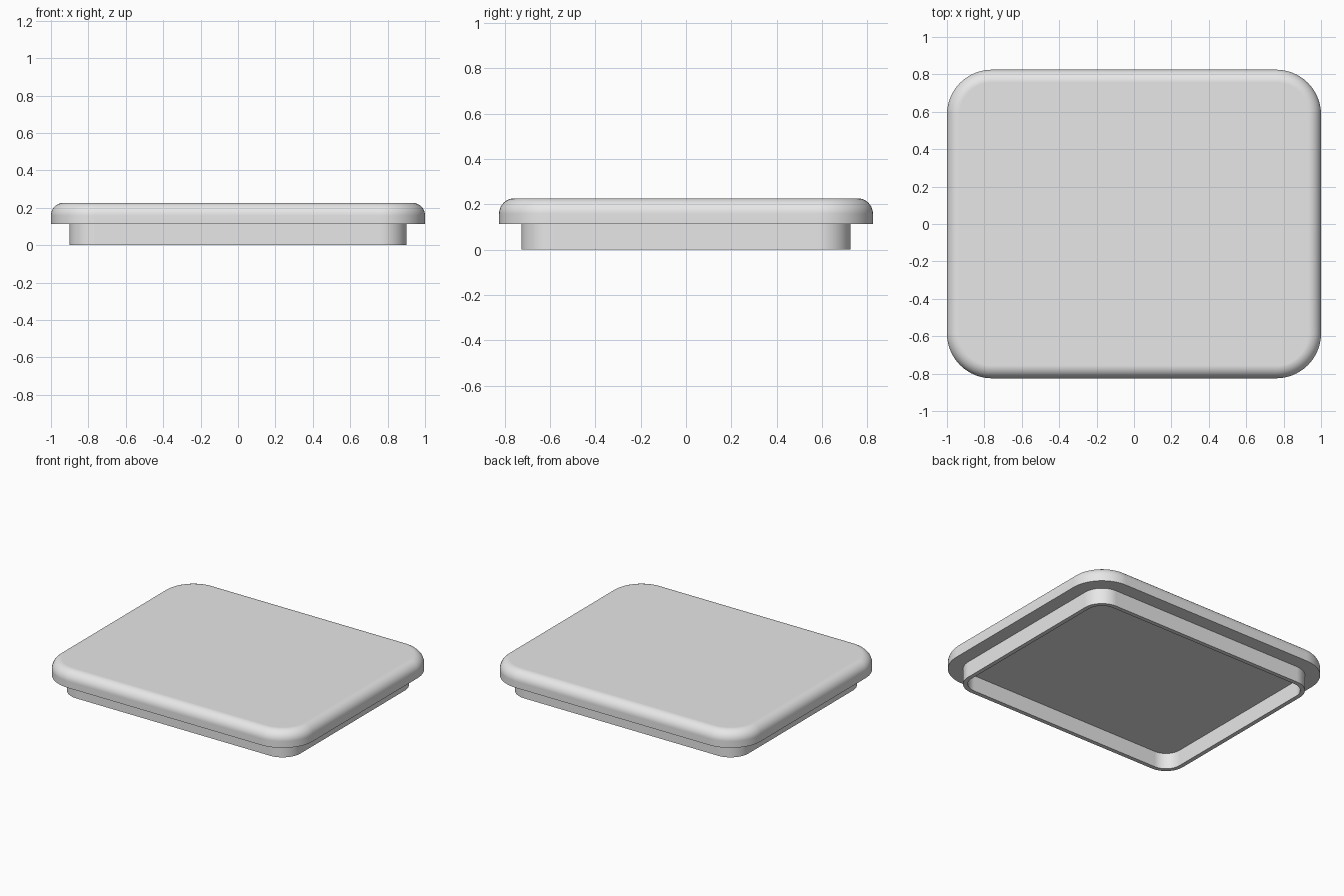
import bpy
import bmesh
from math import sin, cos, pi, radians

if "Cube" in bpy.data.objects:
    bpy.data.objects.remove(bpy.data.objects["Cube"])

HALF_X, HALF_Y, CORNER = 1.0, 0.825, 0.24   # outline of the lid
LID_BASE, LID_TOP, FILLET = 0.113, 0.227, 0.068
LIP_INSET, LIP_WALL = 0.098, 0.03
CORNER_STEPS, FILLET_STEPS = 16, 10

grey = bpy.data.materials.new("light grey")
grey.use_nodes = True
grey.diffuse_color = (0.8, 0.8, 0.8, 1)
grey.node_tree.nodes["Principled BSDF"].inputs["Base Color"].default_value = (0.8, 0.8, 0.8, 1)


def ring(bm, inset, z):
    """Rounded rectangle of vertices, offset inwards from the lid outline."""
    radius = CORNER - inset
    cx, cy = HALF_X - CORNER, HALF_Y - CORNER
    verts = []
    for quarter, (sx, sy) in enumerate([(1, 1), (-1, 1), (-1, -1), (1, -1)]):
        for i in range(CORNER_STEPS + 1):
            a = (quarter + i / CORNER_STEPS) * pi / 2
            verts.append(bm.verts.new((sx * cx + radius * cos(a), sy * cy + radius * sin(a), z)))
    return verts


def loft(name, profile, capped):
    """Sweep an (inset, z) profile around the rounded outline."""
    bm = bmesh.new()
    rings = [ring(bm, inset, z) for inset, z in profile]
    for low, high in zip(rings, rings[1:]):
        for i in range(len(low)):
            j = (i + 1) % len(low)
            bm.faces.new((low[i], low[j], high[j], high[i]))
    if capped:
        bm.faces.new(rings[0][::-1])
        bm.faces.new(rings[-1])
    mesh = bpy.data.meshes.new(name)
    bm.to_mesh(mesh)
    bm.free()
    mesh.materials.append(grey)
    obj = bpy.data.objects.new(name, mesh)
    bpy.context.collection.objects.link(obj)
    bpy.ops.object.select_all(action="DESELECT")
    obj.select_set(True)
    bpy.context.view_layer.objects.active = obj
    bpy.ops.object.shade_smooth_by_angle(angle=radians(35))
    # Keep the broad panels flat next to the fillet
    weighted = obj.modifiers.new("weighted normals", "WEIGHTED_NORMAL")
    weighted.keep_sharp = True
    return obj


# Lid plate with a rounded upper edge
lid_profile = [(0, LID_BASE)]
for step in range(FILLET_STEPS + 1):
    a = step / FILLET_STEPS * pi / 2
    lid_profile.append((FILLET * (1 - cos(a)), LID_TOP - FILLET * (1 - sin(a))))
loft("lid_plate", lid_profile, capped=True)

# Thin hollow lip beneath the plate, wound inner wall, rim, outer wall
inner = LIP_INSET + LIP_WALL
loft("lid_lip", [(inner, LID_BASE), (inner, 0), (LIP_INSET, 0), (LIP_INSET, LID_BASE)], capped=False)
